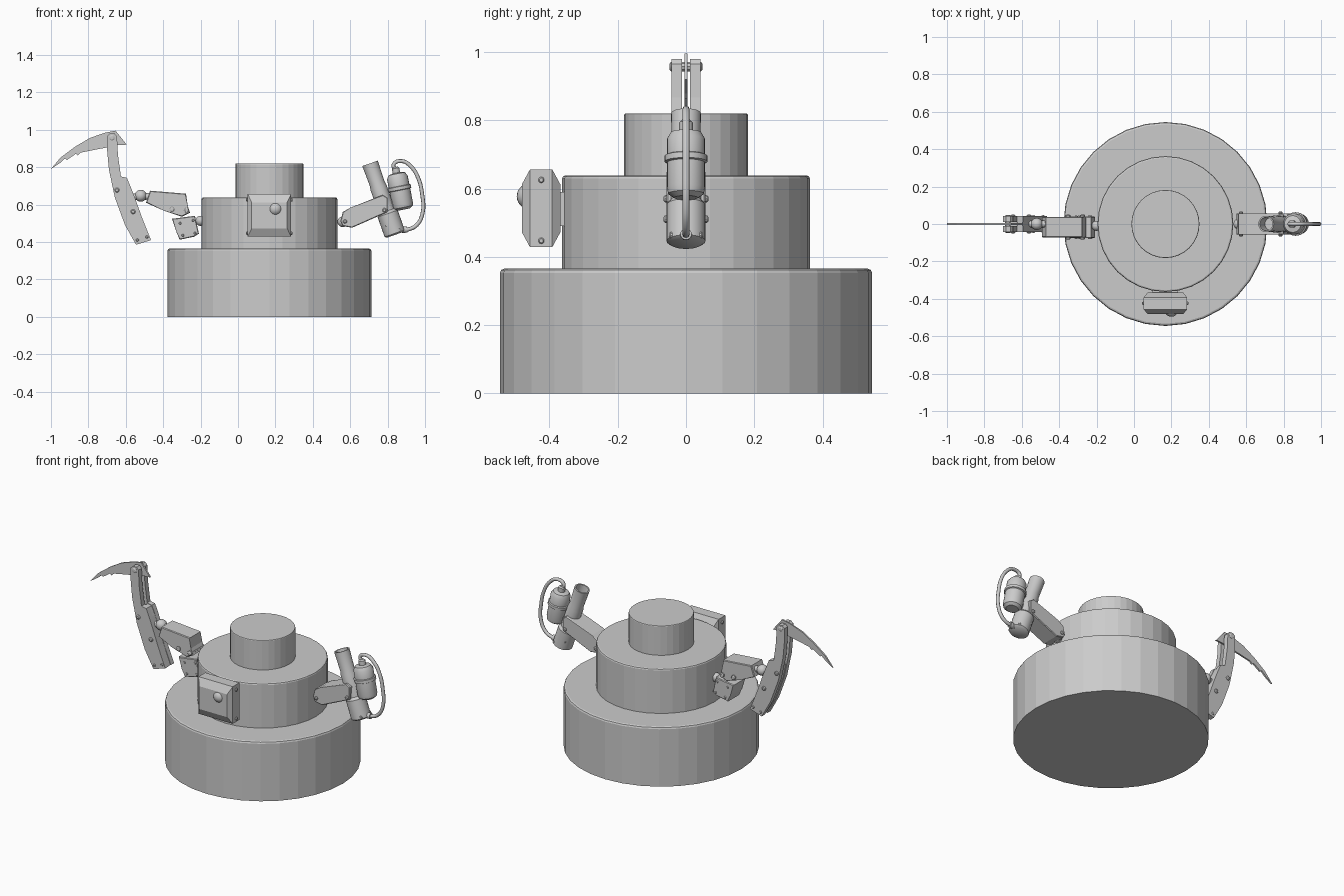
import bpy, bmesh, math
from mathutils import Vector

if "Cube" in bpy.data.objects:
    bpy.data.objects.remove(bpy.data.objects["Cube"])

grey = bpy.data.materials.new("plain grey")
grey.diffuse_color = (0.6, 0.6, 0.6, 1)
grey.use_nodes = True
grey.node_tree.nodes["Principled BSDF"].inputs["Base Color"].default_value = grey.diffuse_color


def finish(bm, name, smooth=None):
    bmesh.ops.recalc_face_normals(bm, faces=bm.faces)
    me = bpy.data.meshes.new(name)
    bm.to_mesh(me)
    bm.free()
    me.materials.append(grey)
    ob = bpy.data.objects.new(name, me)
    bpy.context.collection.objects.link(ob)
    if smooth:
        bpy.ops.object.select_all(action='DESELECT')
        ob.select_set(True)
        bpy.context.view_layer.objects.active = ob
        bpy.ops.object.shade_smooth_by_angle(angle=math.radians(smooth))
    return ob


def loft(bm, rings):
    """Skin closed rings of points and cap both ends."""
    vs = [[bm.verts.new(p) for p in r] for r in rings]
    n = len(vs[0])
    for a, b in zip(vs, vs[1:]):
        for i in range(n):
            bm.faces.new((a[i], a[(i + 1) % n], b[(i + 1) % n], b[i]))
    bm.faces.new(vs[0])
    bm.faces.new(vs[-1])


def lathe(name, profile, start, end, segs=24, smooth=35):
    """Turn a (radius, distance) profile about the line from start to end."""
    start, axis = Vector(start), Vector(end) - Vector(start)
    q = Vector((0, 0, 1)).rotation_difference(axis)
    bm = bmesh.new()
    loft(bm, [[start + q @ Vector((r * math.cos(2 * math.pi * i / segs),
                                   r * math.sin(2 * math.pi * i / segs), t))
               for i in range(segs)] for r, t in profile])
    return finish(bm, name, smooth)


def prism(name, pts, y0, y1, bevel=0.0):
    """Extrude an x-z outline along y, with chamfered rims."""
    bm = bmesh.new()
    loft(bm, [[(x, y, z) for x, z in pts] for y in (y0, y1)])
    if bevel:
        rim = [e for e in bm.edges if abs(e.verts[0].co.y - e.verts[1].co.y) < 1e-6]
        bmesh.ops.bevel(bm, geom=rim, offset=bevel, segments=1, affect='EDGES')
    return finish(bm, name)


def ball(name, pos, r):
    bm = bmesh.new()
    bmesh.ops.create_uvsphere(bm, u_segments=20, v_segments=12, radius=r)
    bmesh.ops.translate(bm, verts=bm.verts, vec=pos)
    return finish(bm, name, 40)


def bolts(name, spots, y0, y1, r=0.01):
    """Pins running along y, with a head showing on both sides."""
    for i, (x, z) in enumerate(spots):
        L = y1 - y0
        lathe(f"{name}_{i + 1}", [(r * .6, 0), (r, .004), (r, L - .004), (r * .6, L)],
              (x, y0, z), (x, y1, z), 10)


# three-tier round body
CX = 0.168
for name, r, z0, z1, b in (("body_base", .545, 0, .365, .012),
                           ("body_middle", .363, .36, .638, .009),
                           ("body_top", .182, .63, .82, .005)):
    h = z1 - z0
    lathe(name, [(r, 0), (r, h - b), (r - b * .3, h - b * .3), (r - b, h)],
          (CX, 0, z0), (CX, 0, z1), 32, None)

# front sensor box with chamfered rims, eye and side bolts
bm = bmesh.new()
loft(bm, [[(CX + sx * w, y, .542 + sz * h) for sx, sz in ((-1, -1), (1, -1), (1, 1), (-1, 1))]
          for y, w, h in ((-.367, .095, .068), (-.392, .116, .114), (-.457, .116, .114),
                          (-.481, .095, .07))])
finish(bm, "sensor_box")
prism("sensor_mount", [(.1, .49), (.236, .49), (.236, .59), (.1, .59)], -.37, -.34)
ball("sensor_eye", (.2, -.458, .577), .038)
for i, z in enumerate((.447, .625)):
    lathe(f"sensor_bolt_{i}", [(.006, 0), (.009, .004), (.009, .244), (.006, .248)],
          (CX - .124, -.424, z), (CX + .124, -.424, z), 10)

# left arm: shoulder, two blocks, elbow
ball("left_shoulder_joint", (-.2, -.01, .513), .027)
prism("left_lower_block", [(-.353, .524), (-.23, .54), (-.209, .444), (-.235, .428),
                           (-.312, .412), (-.33, .455)], -.075, .04, .004)
prism("left_upper_block", [(-.47, .674), (-.278, .658), (-.273, .594), (-.257, .556),
                           (-.30, .535), (-.396, .567), (-.492, .61)], -.072, .038, .004)
bolts("left_block_bolt", [(-.353, .573), (-.275, .567)], -.083, .05, .014)
bolts("left_lower_bolt", [(-.31, .5), (-.24, .515), (-.295, .435), (-.23, .447)], -.08, .045, .007)
ball("left_elbow_joint", (-.52, 0, .647), .032)
lathe("left_elbow_link", [(.018, 0), (.018, .13)], (-.57, 0, .64), (-.46, 0, .645), 12)

# forked forearm: two curved plates with a solid core below
outer = [(-.545, .385), (-.604, .49), (-.658, .636), (-.69, .786), (-.70, .893),
         (-.70, .967), (-.685, .98), (-.66, .98), (-.647, .965), (-.642, .866),
         (-.626, .75), (-.594, .743), (-.572, .69), (-.551, .636), (-.513, .53), (-.465, .41)]
for name, y0, y1 in (("forearm_plate_front", -.043, -.012), ("forearm_plate_back", .012, .043)):
    prism(name, outer, y0, y1)
prism("forearm_core", [(-.54, .39), (-.6, .49), (-.654, .636), (-.672, .72), (-.622, .745),
                       (-.596, .74), (-.573, .69), (-.553, .636), (-.515, .53), (-.468, .41)],
      -.02, .02)
bolts("forearm_bolt", [(-.647, .677), (-.561, .562)], -.05, .05, .013)
bolts("forearm_end_bolt", [(-.538, .41), (-.487, .427)], -.048, .048, .008)

# hooked blade with notched edge, hung on the fork
prism("blade", [(-1.0, .79), (-.95, .85), (-.87, .91), (-.79, .957), (-.71, .984),
                (-.655, .995), (-.595, .92), (-.645, .918), (-.685, .908), (-.765, .893),
                (-.84, .878), (-.858, .862), (-.866, .872), (-.915, .838), (-.925, .846),
                (-.95, .823)], -.005, .005)
bolts("blade_pin", [(-.674, .957)], -.048, .048, .015)

# right arm: shoulder and bracket
ball("right_shoulder_joint", (.56, 0, .508), .028)
prism("right_bracket", [(.56, .56), (.60, .583), (.775, .652), (.80, .636), (.80, .56),
                        (.61, .476), (.56, .485), (.547, .51)], -.057, .057, .004)
bolts("right_bracket_bolt", [(.572, .51), (.783, .57)], -.066, .066, .011)

# sprayer barrel, hollow at the muzzle, with wide base
lathe("barrel", [(.045, 0), (.057, .008), (.057, .12), (.045, .135), (.045, .27), (.041, .29),
                 (.044, .405), (.036, .405), (.033, .33)], (.84, 0, .438), (.706, 0, .82))
bolts("barrel_base_bolt", [(.795, .487), (.865, .463)], -.05, .05, .01)

# fuel tank with ring and neck, strapped to the barrel
lathe("tank", [(.035, 0), (.052, .012), (.056, .03), (.056, .105), (.063, .108), (.063, .125),
               (.056, .128), (.056, .175), (.045, .195), (.02, .2), (.02, .225), (.012, .232)],
      (.886, 0, .573), (.847, 0, .77))
prism("tank_strap", [(.78, .61), (.87, .635), (.875, .60), (.79, .575)], -.02, .02)

# feed pipe curving from tank neck to barrel base
cu = bpy.data.curves.new("feed_pipe", 'CURVE')
cu.dimensions = '3D'
cu.bevel_depth, cu.bevel_resolution, cu.resolution_u = .0105, 2, 5
cu.use_fill_caps = True
path = [(.84, .785), (.832, .815), (.877, .832), (.925, .803), (.963, .743), (.985, .652),
        (.988, .56), (.957, .492), (.91, .467), (.86, .465)]
sp = cu.splines.new('BEZIER')
sp.bezier_points.add(len(path) - 1)
for bp, (x, z) in zip(sp.bezier_points, path):
    bp.co = (x, 0, z)
    bp.handle_left_type = bp.handle_right_type = 'AUTO'
cu.materials.append(grey)
pipe = bpy.data.objects.new("feed_pipe", cu)
bpy.context.collection.objects.link(pipe)
bpy.ops.object.select_all(action='DESELECT')
pipe.select_set(True)
bpy.context.view_layer.objects.active = pipe
bpy.ops.object.convert(target='MESH')
bpy.ops.object.shade_smooth_by_angle(angle=math.radians(50))
lathe("pipe_fitting", [(.017, 0), (.017, .03)], (.875, 0, .465), (.91, 0, .467), 12)
